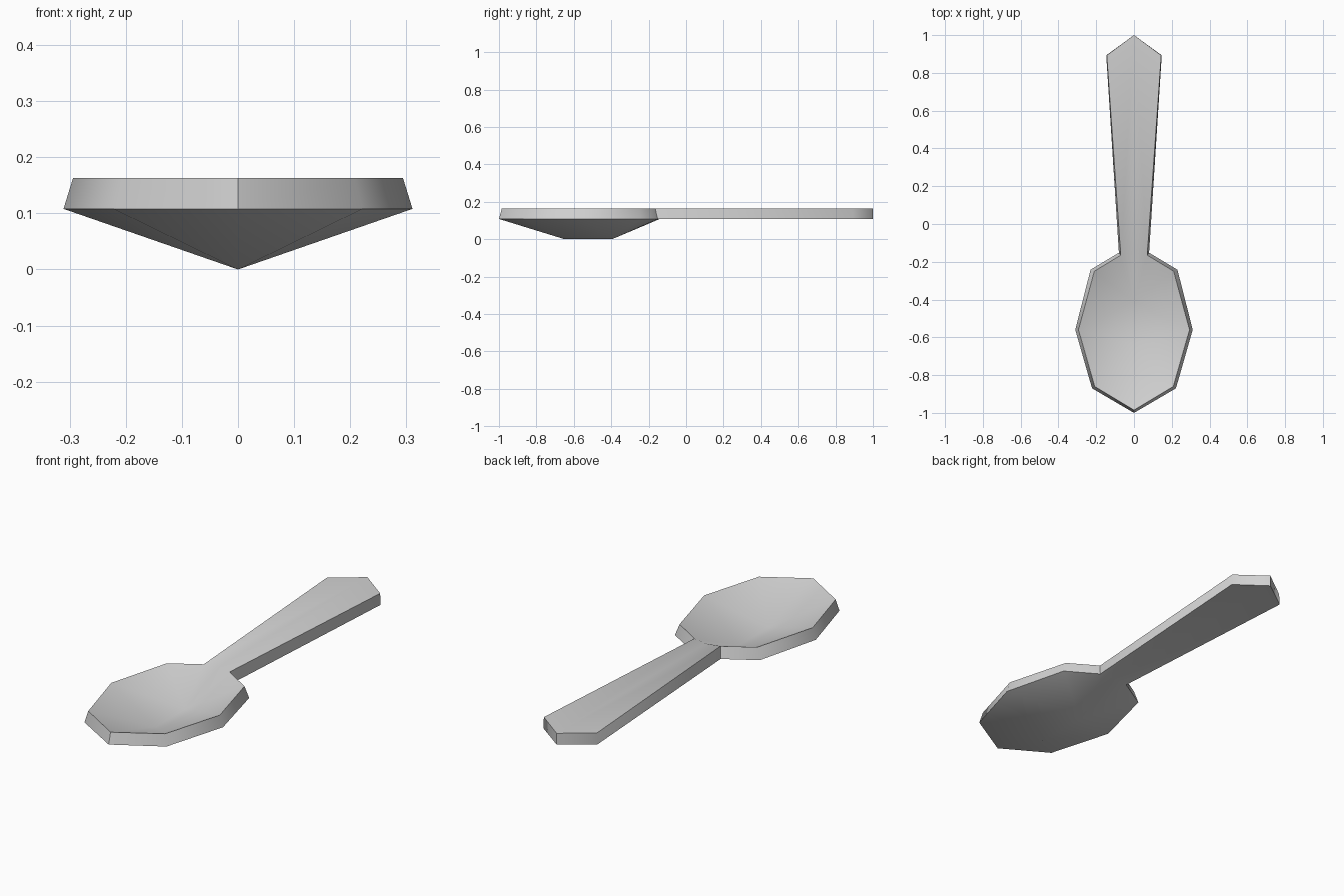
import bpy
import bmesh
import math

cube = bpy.data.objects.get("Cube")
if cube:
    bpy.data.objects.remove(cube, do_unlink=True)

# Material
metal = bpy.data.materials.new("grey metal")
metal.use_nodes = True
GREY = (0.64, 0.64, 0.64, 1.0)
metal.diffuse_color = GREY
metal.node_tree.nodes["Principled BSDF"].inputs["Base Color"].default_value = GREY

RIM_LOW, RIM_TOP = 0.108, 0.163

# Half outline, from the bowl tip round to the handle end
low_outline = [(0, -1), (0.222, -0.87), (0.311, -0.56), (0.23, -0.242),
               (0.08, -0.152), (0.147, 0.893), (0, 1)]
top_outline = [(0, -0.985), (0.208, -0.86), (0.294, -0.56), (0.21, -0.25),
               (0.07, -0.165), (0.144, 0.893), (0, 1)]


def add_shell(bm, outline, rim_z, keel_z, keel_front, keel_back, neck_y, flip):
    """One skin of the half spoon: a bowl fanned round its keel, and a flat handle."""
    rim = [bm.verts.new((x, y, rim_z)) for x, y in outline]
    tip, front, side, back, neck, corner, end = rim
    a = bm.verts.new((0, keel_front, keel_z))
    b = bm.verts.new((0, keel_back, keel_z))
    middle = bm.verts.new((0, neck_y, rim_z))
    faces = [(tip, front, a), (front, side, a), (side, b, a), (side, back, b),
             (back, neck, b), (neck, middle, b), (neck, corner, end, middle)]
    for f in faces:
        bm.faces.new(f[::-1] if flip else f)
    return rim


bm = bmesh.new()
lower = add_shell(bm, low_outline, RIM_LOW, 0.0, -0.65, -0.395, -0.14, True)
upper = add_shell(bm, top_outline, RIM_TOP, 0.055, -0.635, -0.41, -0.15, False)

# Edge wall between the two skins
for i in range(len(lower) - 1):
    bm.faces.new((lower[i], lower[i + 1], upper[i + 1], upper[i]))

# Mirror the half to make the whole spoon
bmesh.ops.mirror(bm, geom=bm.verts[:] + bm.edges[:] + bm.faces[:],
                 axis='X', merge_dist=0.0005)
bmesh.ops.remove_doubles(bm, verts=bm.verts[:], dist=0.0005)
bmesh.ops.recalc_face_normals(bm, faces=bm.faces[:])

mesh = bpy.data.meshes.new("spoon")
bm.to_mesh(mesh)
bm.free()
mesh.materials.append(metal)
spoon = bpy.data.objects.new("spoon", mesh)
bpy.context.collection.objects.link(spoon)

# Soft bowl and rim, crisp rim edges
bpy.ops.object.select_all(action='DESELECT')
spoon.select_set(True)
bpy.context.view_layer.objects.active = spoon
bpy.ops.object.shade_smooth_by_angle(angle=math.radians(58))
